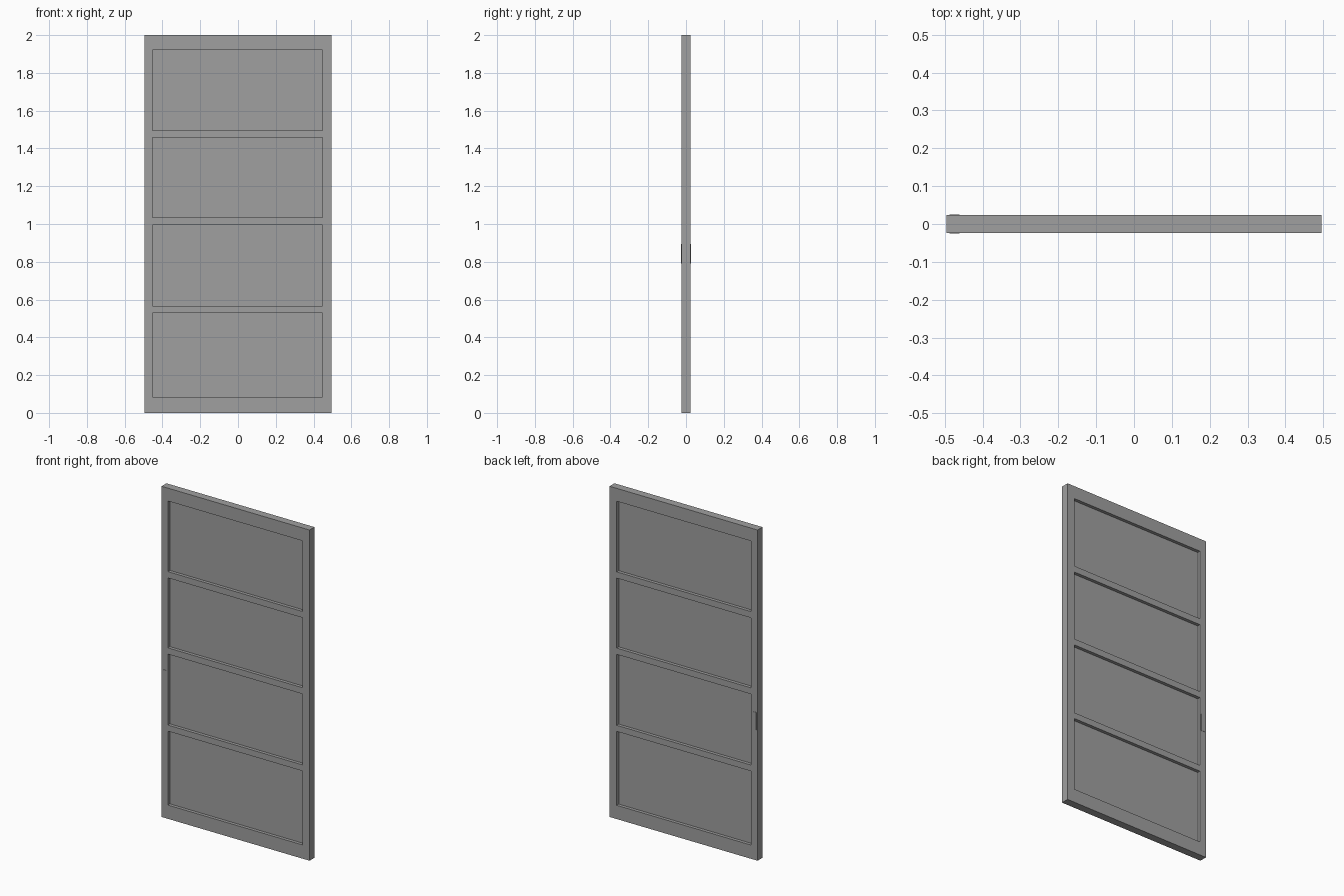
import bpy

cube = bpy.data.objects.get("Cube")
if cube:
    bpy.data.objects.remove(cube, do_unlink=True)

grey = bpy.data.materials.new("plain grey")
grey.use_nodes = True
COLOUR = (0.35, 0.35, 0.35, 1)
grey.diffuse_color = COLOUR
grey.node_tree.nodes["Principled BSDF"].inputs["Base Color"].default_value = COLOUR


def box(name, x, y, z):
    """Add a box spanning the given (low, high) ranges."""
    spans = (x, y, z)
    bpy.ops.mesh.primitive_cube_add(size=1, location=[(a + b) / 2 for a, b in spans])
    ob = bpy.context.object
    ob.name = name
    ob.scale = [b - a for a, b in spans]
    bpy.ops.object.transform_apply(location=False, rotation=False, scale=True)
    ob.data.materials.append(grey)
    return ob


HALF_W, HEIGHT = 0.495, 2.0
DEPTH = (-0.0235, 0.0235)
INNER = (-0.453, 0.447)
OPENINGS = [(0.083, 0.53), (0.567, 0.996), (1.034, 1.457), (1.495, 1.922)]

# Full-height side members
box("right_stile", (-HALF_W, INNER[0]), DEPTH, (0, HEIGHT))
box("left_stile", (INNER[1], HALF_W), DEPTH, (0, HEIGHT))

# Cross rails fill the gaps between the openings
edges = [0] + [z for opening in OPENINGS for z in opening] + [HEIGHT]
names = ["bottom_rail", "lower_rail", "middle_rail", "upper_rail", "top_rail"]
for i, name in enumerate(names):
    box(name, INNER, DEPTH, (edges[2 * i], edges[2 * i + 1]))

# Thin recessed panels
for i, opening in enumerate(OPENINGS):
    box(f"panel_{i + 1}", INNER, (-0.004, 0.004), opening)

# Slim pull plates on both faces of the right stile
for name, side in (("front_pull", -1), ("back_pull", 1)):
    y = sorted((side * 0.022, side * 0.0255))
    box(name, (-0.487, -0.461), y, (0.79, 0.895))
